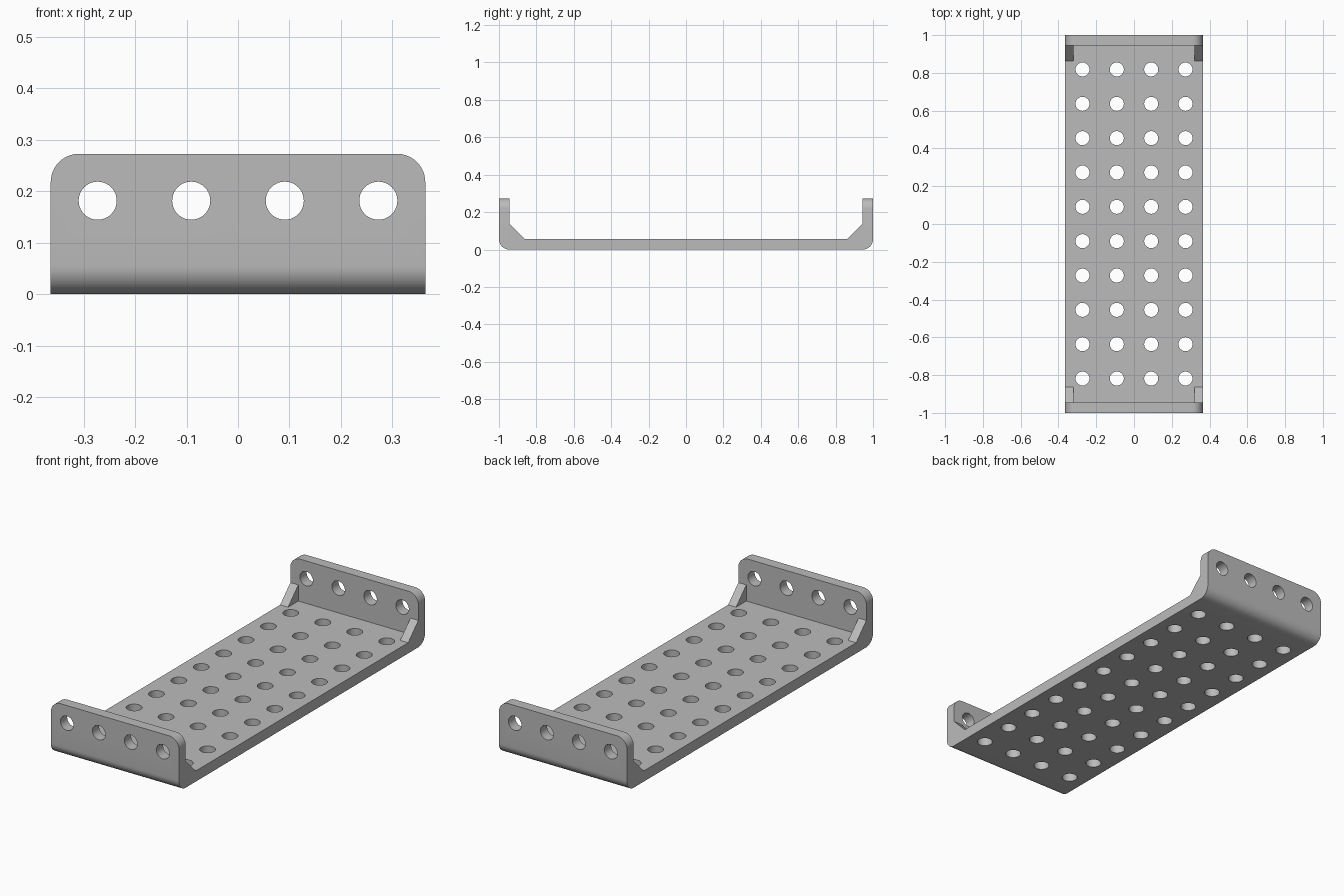
import bpy, bmesh, math
from mathutils import Matrix, Vector

if "Cube" in bpy.data.objects:
    bpy.data.objects.remove(bpy.data.objects["Cube"], do_unlink=True)

HALF_W, HALF_L, HEIGHT = 0.364, 1.0, 0.273
THICK = 0.055
PITCH = 2 / 11
HOLE_R = 0.037

grey = bpy.data.materials.new("plain grey")
grey.use_nodes = True
colour = (0.5, 0.5, 0.5, 1)
grey.diffuse_color = colour
grey.node_tree.nodes["Principled BSDF"].inputs["Base Color"].default_value = colour


def make_object(name, bm):
    bmesh.ops.recalc_face_normals(bm, faces=bm.faces)
    mesh = bpy.data.meshes.new(name)
    bm.to_mesh(mesh)
    bm.free()
    mesh.materials.append(grey)
    obj = bpy.data.objects.new(name, mesh)
    bpy.context.collection.objects.link(obj)
    return obj


def extrude_profile(bm, points, x0, x1):
    """Sweep a (y, z) outline from x0 to x1."""
    face = bm.faces.new([bm.verts.new((x0, y, z)) for y, z in points])
    grown = bmesh.ops.extrude_face_region(bm, geom=[face])["geom"]
    verts = [v for v in grown if isinstance(v, bmesh.types.BMVert)]
    bmesh.ops.translate(bm, verts=verts, vec=(x1 - x0, 0, 0))


# Channel: U-shaped section with two upright flanges
inner = HALF_L - THICK
half = [(HALF_L, 0), (HALF_L, HEIGHT), (inner, HEIGHT), (inner, THICK)]
outline = half + [(-y, z) for y, z in reversed(half)]
bm = bmesh.new()
extrude_profile(bm, outline, -HALF_W, HALF_W)


def needs_rounding(edge):
    a, b = (v.co for v in edge.verts)
    d = b - a
    top_corner = abs(d.y) > 0.01 and a.z > HEIGHT - 0.01 and abs(d.x) < 0.01
    bottom_bend = abs(d.x) > 0.1 and a.z < 0.01
    return top_corner or bottom_bend


bmesh.ops.bevel(bm, geom=[e for e in bm.edges if needs_rounding(e)],
                offset=0.055, segments=10, profile=0.5, affect='EDGES')
channel = make_object("perforated_channel", bm)

# Hole cutters: base grid and a row through both flanges
bm = bmesh.new()


def add_cutter(location, depth, rotation):
    bmesh.ops.create_cone(bm, cap_ends=True, segments=40, radius1=HOLE_R,
                          radius2=HOLE_R, depth=depth,
                          matrix=Matrix.Translation(location) @ rotation)


for i in range(4):
    x = (i - 1.5) * PITCH
    for j in range(10):
        add_cutter(Vector((x, (j - 4.5) * PITCH, THICK / 2)), 0.09, Matrix())
    for side in (-1, 1):
        add_cutter(Vector((x, side * (HALF_L - THICK / 2), PITCH)), 0.09,
                   Matrix.Rotation(math.pi / 2, 4, 'X'))
cutter = make_object("hole_cutter", bm)
cutter.hide_render = True

drill = channel.modifiers.new("drill holes", 'BOOLEAN')
drill.operation = 'DIFFERENCE'
drill.solver = 'EXACT'
drill.object = cutter
bpy.ops.object.select_all(action='DESELECT')
channel.select_set(True)
bpy.context.view_layer.objects.active = channel
bpy.ops.object.modifier_apply(modifier=drill.name)
bpy.data.objects.remove(cutter, do_unlink=True)
bpy.ops.object.shade_smooth_by_angle(angle=math.radians(30))

# Corner gussets: small sloped braces flush with the sides
for sy, end in ((-1, "front"), (1, "back")):
    for sx, side in ((-1, "right"), (1, "left")):
        bm = bmesh.new()
        brace = [(inner + 0.01, THICK - 0.01), (inner + 0.01, 0.138),
                 (inner, 0.138), (0.862, THICK), (0.862, THICK - 0.01)]
        extrude_profile(bm, [(sy * y, z) for y, z in brace],
                        sx * (HALF_W - 0.045), sx * HALF_W)
        make_object(f"{end}_{side}_gusset", bm)
